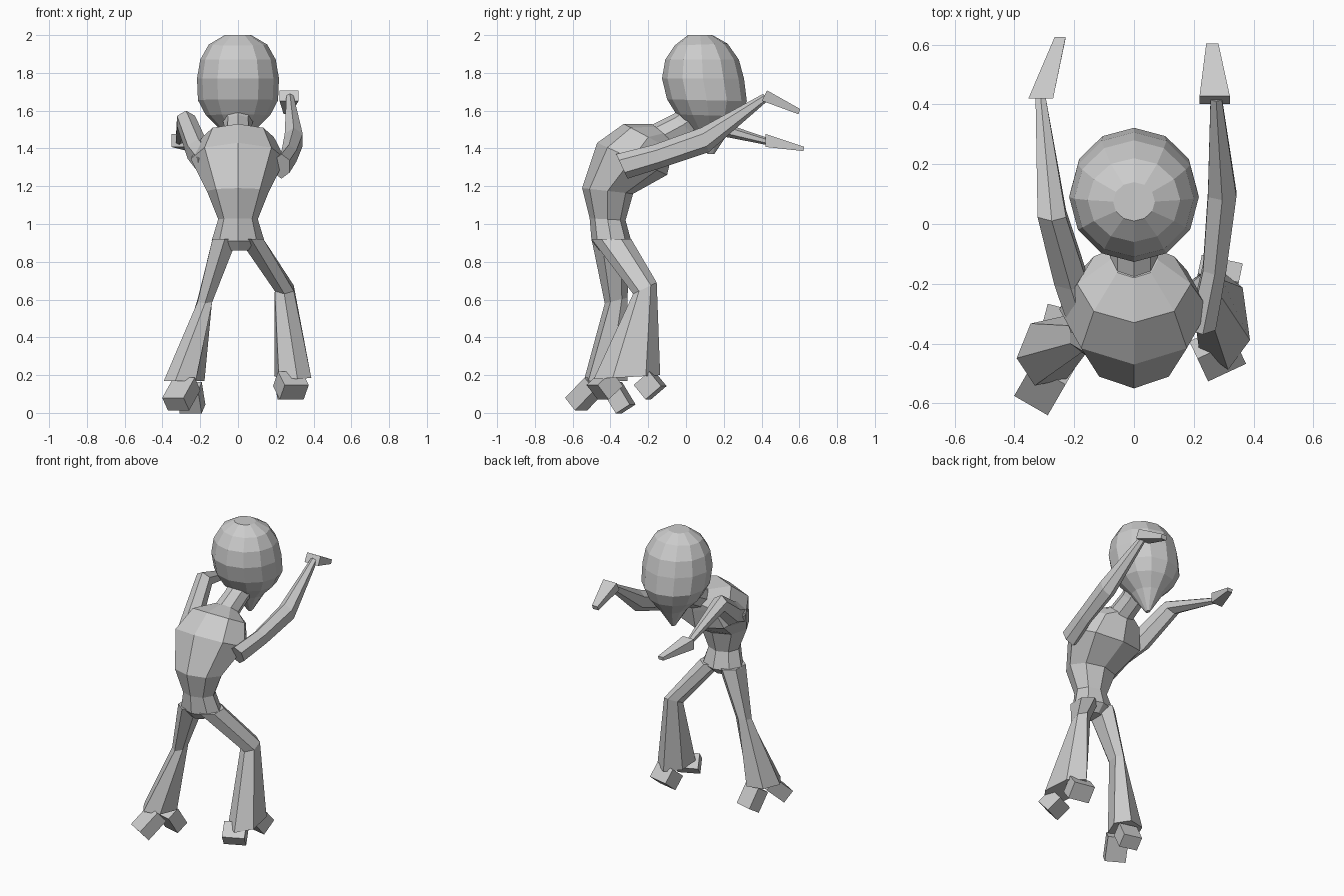
import bpy, math
from mathutils import Vector, Matrix, Euler


def loft(name, rings, n, phase=0.0, k=1.0):
    """Skin rings given as (x, half_width, (y, z) back, (y, z) front, yaw)."""
    verts, faces = [], []
    for x, w, b, f, *yaw in rings:
        back, front = Vector((0, *b)), Vector((0, *f))
        c = (back + front) / 2 + Vector((x, 0, 0))
        rot = Matrix.Rotation(math.radians(yaw[0] if yaw else 0), 3, 'Z')
        v = (front - back) / 2
        for i in range(n):
            a = phase + 2 * math.pi * i / n
            verts.append(c + k * (rot @ (v * math.cos(a) + Vector((w, 0, 0)) * math.sin(a))))
    for r in range(len(rings) - 1):
        for i in range(n):
            j = (i + 1) % n
            faces.append((r * n + i, r * n + j, (r + 1) * n + j, (r + 1) * n + i))
    faces.append(tuple(range(n)))
    faces.append(tuple(range((len(rings) - 1) * n, len(rings) * n)))
    return make(name, verts, faces)


def make(name, verts, faces):
    import bmesh
    me = bpy.data.meshes.new(name)
    me.from_pydata(verts, [], faces)
    bm = bmesh.new()
    bm.from_mesh(me)
    bmesh.ops.recalc_face_normals(bm, faces=bm.faces)
    bm.to_mesh(me)
    bm.free()
    ob = bpy.data.objects.new(name, me)
    bpy.context.collection.objects.link(ob)
    return ob


def block(name, loc, size, tilt, yaw):
    bpy.ops.mesh.primitive_cube_add(size=1, location=loc)
    ob = bpy.context.object
    ob.name = name
    ob.scale = size
    ob.rotation_euler = Euler((math.radians(tilt), 0, math.radians(yaw)))
    return ob


# Torso, leaning forward from hips to neck
loft("torso", [
    (0, .06, (-.46, .86), (-.34, .86)),
    (0, .14, (-.50, .91), (-.29, .91)),
    (0, .105, (-.51, 1.03), (-.32, 1.02)),
    (0, .165, (-.55, 1.19), (-.28, 1.16)),
    (0, .25, (-.47, 1.43), (-.10, 1.26)),
    (0, .19, (-.33, 1.53), (-.07, 1.39)),
    (0, .08, (-.18, 1.53), (-.06, 1.43)),
], 8)

# Neck
loft("neck", [
    (0, .08, (-.19, 1.52), (-.08, 1.40)),
    (0, .075, (-.07, 1.58), (.04, 1.47)),
    (0, .09, (.03, 1.65), (.14, 1.54)),
], 8)

# Head with pointed chin
loft("head", [
    (0, .07, (.01, 2.0), (.14, 2.0)),
    (0, .155, (-.06, 1.945), (.22, 1.955)),
    (0, .2, (-.11, 1.87), (.28, 1.87)),
    (0, .217, (-.127, 1.77), (.307, 1.77)),
    (0, .212, (-.1, 1.66), (.322, 1.65)),
    (0, .17, (-.05, 1.58), (.29, 1.57)),
    (0, .09, (.02, 1.5), (.23, 1.49)),
    (0, .012, (.115, 1.37), (.15, 1.37)),
], 12)

# Arms
loft("right_arm", [
    (.23, .05, (-.31, 1.24), (-.37, 1.37)),
    (.27, .045, (-.12, 1.30), (-.17, 1.42)),
    (.295, .055, (.12, 1.38), (.08, 1.51)),
    (.275, .022, (.43, 1.65), (.41, 1.69)),
], 6)
loft("left_arm", [
    (-.16, .06, (-.31, 1.24), (-.38, 1.38)),
    (-.21, .065, (-.16, 1.31), (-.22, 1.45)),
    (-.275, .055, (.06, 1.49), (.01, 1.60)),
    (-.312, .02, (.42, 1.42), (.42, 1.46)),
], 6)

# Hands
loft("right_hand", [
    (.27, .055, (.40, 1.65), (.43, 1.71)),
    (.262, .022, (.595, 1.58), (.605, 1.61)),
], 4, math.pi / 4, 1.3)
loft("left_hand", [
    (-.312, .045, (.42, 1.405), (.42, 1.48)),
    (-.247, .02, (.622, 1.385), (.626, 1.41)),
], 4, math.pi / 4, 1.3)

# Flared trouser legs
loft("left_leg", [
    (-.07, .075, (-.50, .92), (-.29, .92)),
    (-.175, .045, (-.43, .58), (-.31, .61)),
    (-.285, .105, (-.55, .17), (-.30, .17), -22),
], 6)
loft("right_leg", [
    (.07, .075, (-.50, .92), (-.29, .92)),
    (.245, .058, (-.28, .63), (-.155, .69)),
    (.29, .10, (-.49, .18), (-.135, .2), 8),
], 6)

# Shoes: tilted heel and toe blocks
block("left_heel", (-.30, -.53, .10), (.13, .16, .09), 42, -30)
block("left_toe", (-.25, -.355, .08), (.12, .09, .14), 32, -15)
block("right_heel", (.28, -.43, .145), (.14, .11, .10), 40, 25)
block("right_toe", (.28, -.19, .145), (.14, .11, .10), 40, -12)
